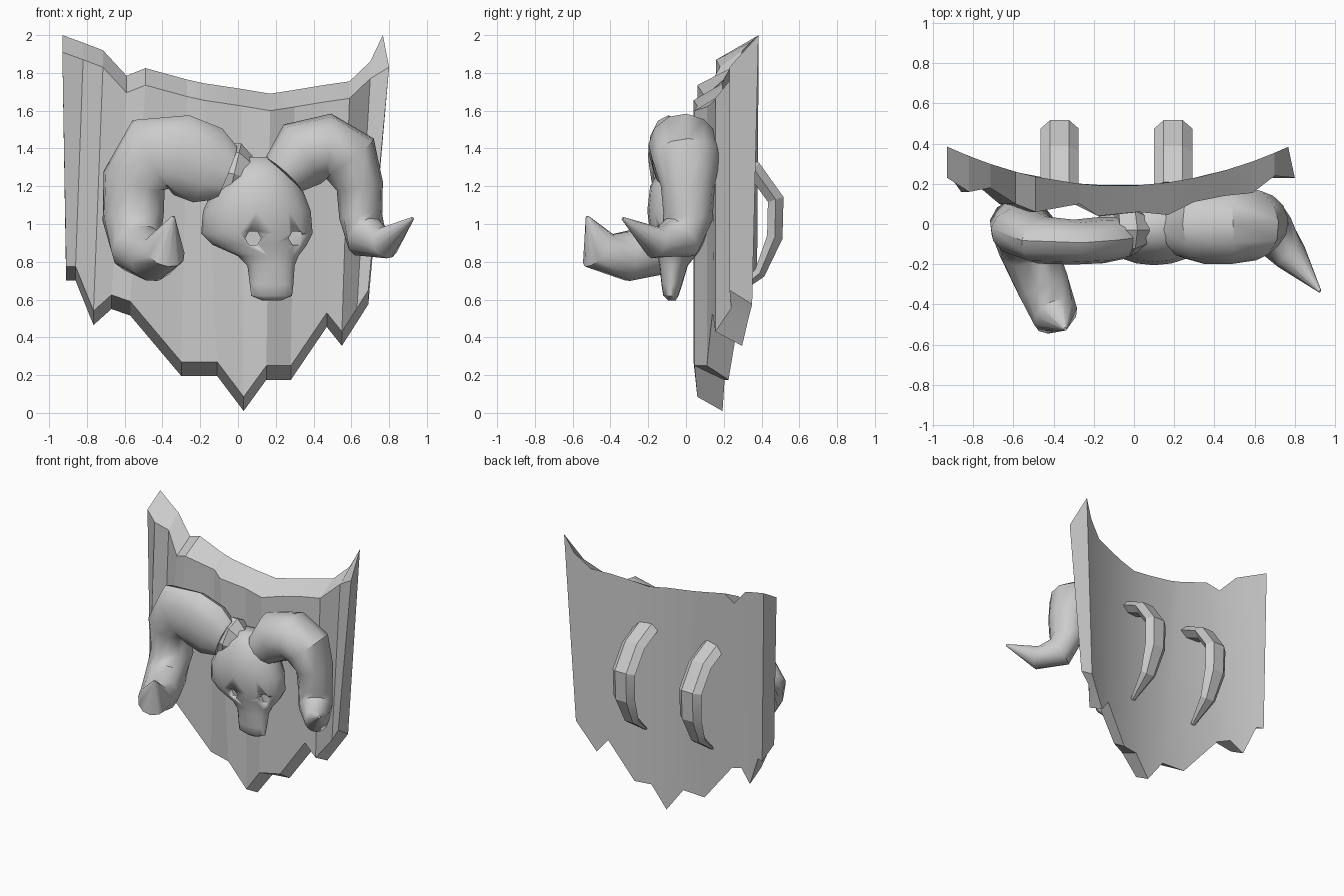
import bpy, bmesh, math
from mathutils import Vector

cube = bpy.data.objects.get("Cube")
if cube:
    bpy.data.objects.remove(cube, do_unlink=True)

# One plain colour for the whole model
grey = bpy.data.materials.new("plain_grey")
grey.use_nodes = True
grey.diffuse_color = (0.6, 0.6, 0.6, 1)
shader = next(n for n in grey.node_tree.nodes if n.type == 'BSDF_PRINCIPLED')
shader.inputs["Base Color"].default_value = grey.diffuse_color


def select_only(obj):
    bpy.ops.object.select_all(action='DESELECT')
    obj.select_set(True)
    bpy.context.view_layer.objects.active = obj


def loft(name, rings, sharp_angle):
    """Skin closed rings of points, cap both ends and shade by angle."""
    bm = bmesh.new()
    rows = [[bm.verts.new(point) for point in ring] for ring in rings]
    count = len(rows[0])
    for lower, upper in zip(rows, rows[1:]):
        for i in range(count):
            j = (i + 1) % count
            bm.faces.new((lower[i], lower[j], upper[j], upper[i]))
    bm.faces.new(rows[0])
    bm.faces.new(rows[-1])
    bmesh.ops.recalc_face_normals(bm, faces=bm.faces[:])
    mesh = bpy.data.meshes.new(name)
    bm.to_mesh(mesh)
    bm.free()
    mesh.materials.append(grey)
    obj = bpy.data.objects.new(name, mesh)
    bpy.context.collection.objects.link(obj)
    select_only(obj)
    bpy.ops.object.shade_smooth_by_angle(angle=math.radians(sharp_angle))
    return obj


def tube(name, path, radii, widths, side_axis, sides, sharp_angle):
    """Tapered tube; widths scale each section along the carried side axis."""
    points = [Vector(p) for p in path]
    side = Vector(side_axis)
    rings = []
    for i, centre in enumerate(points):
        before = points[max(i - 1, 0)]
        after = points[min(i + 1, len(points) - 1)]
        tangent = (after - before).normalized()
        side = (side - tangent * side.dot(tangent)).normalized()
        normal = tangent.cross(side)
        ring = []
        for k in range(sides):
            angle = math.tau * k / sides
            ring.append(centre + radii[i] * (side * math.cos(angle) * widths[i]
                                             + normal * math.sin(angle)))
        rings.append(ring)
    return loft(name, rings, sharp_angle)


# Shield: one row per fold (top x, bottom x, front y), then the ragged edges
folds = [(-.93, -.91, .23), (-.82, -.86, .16), (-.715, -.765, .18),
         (-.59, -.67, .1), (-.49, -.57, .06), (-.27, -.3, .1),
         (-.18, -.11, .04), (.02, .03, .06), (.17, .15, .045),
         (.3, .28, .11), (.45, .47, .14), (.59, .55, .155),
         (.7, .63, .24), (.8, .69, .23)]
top_edge = [2, 1.96, 1.92, 1.785, 1.825, 1.765, 1.745,
            1.715, 1.69, 1.71, 1.735, 1.755, 1.86, 2]
bottom_edge = [.7, .7, .465, .55, .515, .195, .195,
               .01, .175, .175, .455, .355, .48, .575]


def shield_back(x):
    return .19 + .27 * (x + .08) ** 2


shield_rings = []
for i, ((x_top, x_low, y_front), z_top, z_low) in enumerate(
        zip(folds, top_edge, bottom_edge)):
    top_bevel = .17 if i == len(folds) - 1 else .09
    x_back = min(x_top, .767)
    shield_rings.append([(x_top, y_front, z_top - top_bevel),
                         (x_back, shield_back(x_back), z_top),
                         (x_low, shield_back(x_low), z_low),
                         (x_low, y_front, z_low + .075)])
loft("shield", shield_rings, 12)

# Two arm handles on the back, hooked at the top and tapering down
for name, x in (("right_handle", -.37), ("left_handle", .195)):
    arc = [(.19, 1.37), (.36, 1.29), (.475, 1.13), (.47, .93), (.39, .74), (.22, .6)]
    tube(name, [(x, y, z) for y, z in arc],
         [.05, .05, .05, .048, .035, .01], [1.9] * len(arc), (1, 0, 0), 6, 20)

# Skull: stacked ellipses (z, centre x, centre y, half width, half depth)
skull_levels = [(1.355, .11, -.02, .08, .06), (1.29, .11, -.02, .17, .12),
                (1.2, .105, -.02, .23, .17), (1.07, .1, -.02, .285, .185),
                (.95, .1, -.02, .295, .17), (.89, .115, -.03, .25, .14),
                (.83, .16, -.05, .16, .1), (.78, .175, -.065, .125, .075),
                (.68, .178, -.075, .115, .055), (.62, .178, -.08, .108, .04),
                (.595, .178, -.075, .05, .02)]
sides = 20
turns = [math.tau * k / sides for k in range(sides)]
skull = loft("skull", [[(cx + rx * math.cos(a), cy + ry * math.sin(a), z)
                        for a in turns]
                       for z, cx, cy, rx, ry in skull_levels], 50)

# Eye sockets cut into the skull
for x, y in ((.08, -.2), (.31, -.17)):
    socket = tube("eye_cutter", [(x, y - .1, .925), (x, y + .07, .925)],
                  [.042] * 2, [1] * 2, (1, 0, 0), 6, 20)
    socket.hide_render = True
    cut = skull.modifiers.new("eye_socket", 'BOOLEAN')
    cut.operation = 'DIFFERENCE'
    cut.object = socket
    select_only(skull)
    bpy.ops.object.modifier_apply(modifier=cut.name)
    bpy.data.objects.remove(socket, do_unlink=True)

# Left horn arches out, down and then sweeps forward
tube("left_horn",
     [(.24, -.03, 1.26), (.34, -.01, 1.37), (.48, -.01, 1.41), (.59, 0, 1.35),
      (.645, .01, 1.2), (.65, .01, 1.04), (.68, -.03, .93), (.78, -.16, .9),
      (.925, -.335, 1.03)],
     [.13, .185, .175, .165, .125, .115, .115, .085, .008],
     [1.1, 1.02, 1.08, 1.1, 1.15, 1.15, 1.1, 1, 1], (0, 1, 0), 12, 40)

# Right horn is heavier, flattened over the top, and ends further forward
tube("right_horn",
     [(-.06, -.07, 1.27), (-.16, -.08, 1.31), (-.3, -.09, 1.365),
      (-.46, -.08, 1.37), (-.55, -.04, 1.23), (-.555, -.01, 1.03),
      (-.53, -.12, .87), (-.45, -.31, .83), (-.39, -.46, .86),
      (-.342, -.523, 1.04)],
     [.15, .21, .215, .205, .17, .165, .145, .135, .115, .008],
     [.7, .55, .52, .58, .75, .85, 1, 1, 1, 1], (0, 1, 0), 12, 40)

# Collar where the right horn meets the skull
tube("right_horn_collar", [(-.09, -.03, 1.275), (-.02, -.03, 1.265), (.04, -.03, 1.245)],
     [.15, .165, .12], [.8, .8, .8], (0, 1, 0), 8, 20)
